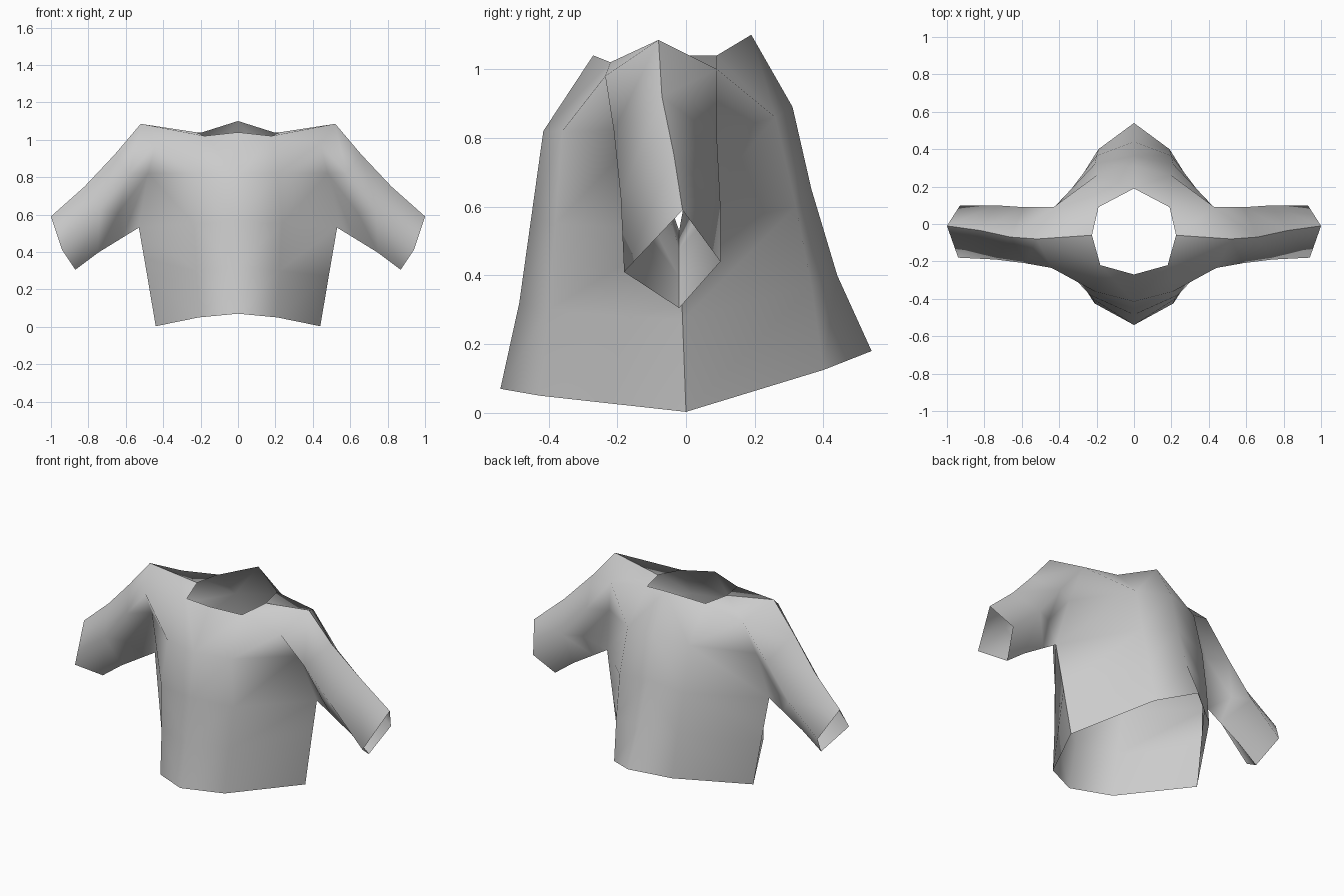
import bpy

if "Cube" in bpy.data.objects:
    bpy.data.objects.remove(bpy.data.objects["Cube"])

fabric = bpy.data.materials.new("grey fabric")
fabric.diffuse_color = (0.6, 0.6, 0.6, 1)
fabric.use_nodes = True
fabric.node_tree.nodes["Principled BSDF"].inputs["Base Color"].default_value = fabric.diffuse_color

# Points of the right half, from front centre round to back centre
P = {
    # hem
    "h0": (0, -.54, .07), "h1": (.21, -.425, .05), "h2": (.44, 0, .003), "h3": (.19, .40, .125), "h4": (0, .54, .18),
    # waist
    "w0": (0, -.485, .32), "w1": (.22, -.40, .30), "w2": (.485, -.01, .27), "w3": (.2, .365, .37), "w4": (0, .44, .40),
    # underarm level
    "u0": (0, -.45, .57), "u1": (.235, -.38, .55), "u2": (.53, -.02, .53), "u3": (.21, .32, .60), "u4": (0, .365, .65),
    # chest level, with front and back armhole points tucked in
    "c0": (0, -.415, .82), "c1": (.21, -.36, .82), "cf": (.48, -.12, .82),
    "cb": (.48, .03, .80), "c3": (.2, .26, .86), "c4": (0, .31, .89),
    # shoulder
    "sf": (.44, -.235, .98), "st": (.52, -.08, 1.085), "sb": (.43, .09, 1.0),
    # neck opening
    "n0": (0, -.27, 1.04), "n1": (.18, -.22, 1.02), "n2": (.225, -.06, 1.04), "n3": (.19, .09, 1.04), "n4": (0, .19, 1.10),
    # upper sleeve: top, front, front fold, bottom, back fold, back
    "at": (.66, -.07, .92), "af": (.58, -.21, .82), "ap": (.64, -.13, .61),
    "ab": (.62, -.02, .475), "aq": (.64, .05, .61), "ak": (.59, .09, .80),
    # elbow and cuff: top, front, bottom, back
    "bt": (.82, -.035, .75), "bf": (.74, -.19, .63), "bb": (.75, -.02, .395), "bk": (.74, .10, .61),
    "ct": (1, -.01, .59), "cuf": (.94, -.18, .41), "cub": (.87, -.02, .305), "cuk": (.93, .10, .44),
}
# Seams where the front and back panels meet
SEAMS = ["n2 st at bt ct", "h2 w2 u2 ab bb cub"]


def make(name, faces):
    """Build one half from named corners and mirror it across x."""
    names = sorted({n for f in faces for n in f.split()})
    mesh = bpy.data.meshes.new(name)
    mesh.from_pydata([P[n] for n in names], [], [[names.index(n) for n in f.split()] for f in faces])
    mesh.materials.append(fabric)
    mesh.polygons.foreach_set("use_smooth", [True] * len(mesh.polygons))
    sharp = set()
    for seam in SEAMS:
        ids = [names.index(n) for n in seam.split()]
        sharp |= {frozenset(pair) for pair in zip(ids, ids[1:])}
    for e in mesh.edges:
        e.use_edge_sharp = frozenset(e.vertices) in sharp
    obj = bpy.data.objects.new(name, mesh)
    bpy.context.collection.objects.link(obj)
    mir = obj.modifiers.new("mirror", "MIRROR")
    mir.use_clip = True
    return obj


faces = []
# lower torso: stacked rows of quads
for lo, hi in (("h", "w"), ("w", "u")):
    for i in range(4):
        faces.append(f"{lo}{i} {lo}{i+1} {hi}{i+1} {hi}{i}")
# chest, back and yoke
faces += ["u0 u1 c1 c0", "u1 u2 cf c1", "u2 u3 c3 cb", "u3 u4 c4 c3",
          "c0 c1 n1 n0", "c1 sf n1", "c1 cf sf", "n1 sf st n2",
          "n2 st sb n3", "sb c3 n3", "sb cb c3", "c3 c4 n4 n3"]
# sleeve head: armhole into the upper sleeve, with underarm folds
faces += ["st sf af at", "sf cf af", "cf ap af", "cf u2 ab ap",
          "u2 cb aq ab", "cb ak aq", "cb sb ak", "sb st at ak"]
# upper sleeve to elbow
faces += ["at af bf bt", "af ap bf", "ap ab bb bf", "ab aq bk bb", "aq ak bk", "ak at bt bk"]
# elbow to cuff
elbow, cuff = ("bt", "bf", "bb", "bk"), ("ct", "cuf", "cub", "cuk")
for i in range(4):
    j = (i + 1) % 4
    faces.append(f"{elbow[i]} {elbow[j]} {cuff[j]} {cuff[i]}")
make("shirt", faces)
